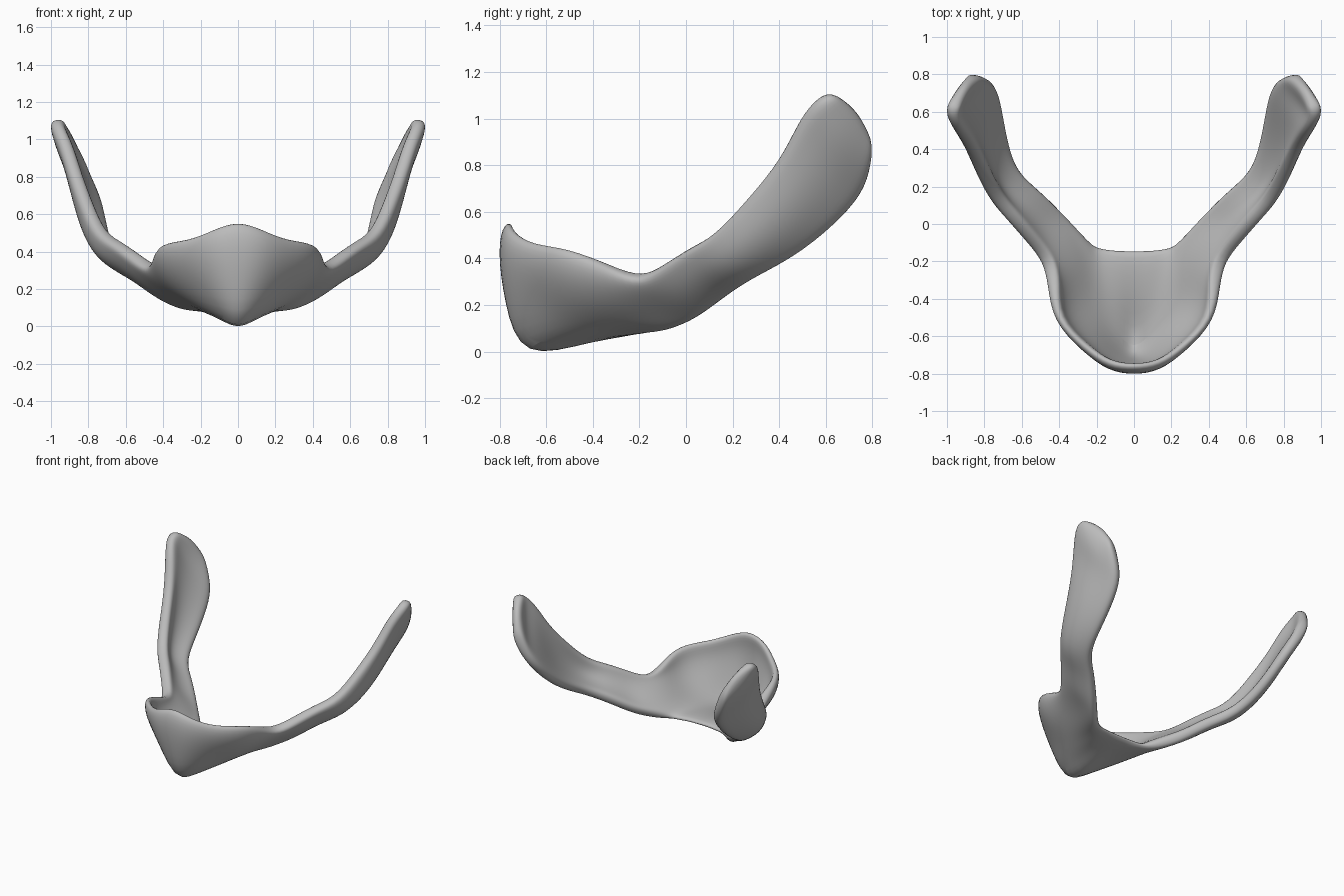
import bpy
import math
from mathutils import Vector

if "Cube" in bpy.data.objects:
    bpy.data.objects.remove(bpy.data.objects["Cube"])

bone = bpy.data.materials.new("bone grey")
bone.diffuse_color = (0.5, 0.5, 0.5, 1)
bone.use_nodes = True
bone.node_tree.nodes["Principled BSDF"].inputs["Base Color"].default_value = bone.diffuse_color

# Half of the cupped body: each section runs from top rim, down the wall, to the rear edge
sections = [
    [(0, -.76, .57), (0, -.79, .45), (0, -.765, .22), (0, -.72, -.05), (0, -.42, .07), (0, -.135, .105)],
    [(.13, -.75, .52), (.13, -.775, .42), (.11, -.74, .22), (.08, -.65, .02), (.07, -.38, .085), (.09, -.135, .105)],
    [(.26, -.66, .46), (.26, -.67, .37), (.22, -.62, .22), (.17, -.53, .085), (.14, -.34, .09), (.15, -.13, .10)],
    [(.42, -.51, .45), (.41, -.51, .34), (.35, -.46, .22), (.25, -.39, .135), (.20, -.28, .11), (.21, -.12, .10)],
    [(.43, -.32, .37), (.42, -.31, .30), (.37, -.27, .235), (.31, -.21, .175), (.28, -.15, .13), (.27, -.07, .11)],
    [(.46, -.20, .31), (.45, -.17, .28), (.42, -.12, .24), (.39, -.08, .20), (.37, -.03, .165), (.35, .01, .14)],
]
# Arm sections: upper outer edge, lower inner edge, outward bow of the plate
arm = [
    ((.54, -.10, .37), (.41, .08, .18), .035),
    ((.64, .02, .45), (.51, .18, .26), .04),
    ((.73, .13, .50), (.63, .28, .33), .06),
    ((.80, .27, .66), (.68, .43, .40), .07),
    ((.87, .41, .83), (.71, .58, .50), .055),
    ((.93, .49, 1.01), (.74, .74, .65), .04),
    ((.98, .57, 1.10), (.80, .79, .77), .04),
    ((.97, .63, 1.11), (.86, .80, .90), .035),
]
OUT = Vector((.75, -.35, -.45)).normalized()
TIP = Vector((-.2, .55, .8)).normalized()
for n, (top, low, bow) in enumerate(arm):
    a, b = Vector(top), Vector(low)
    push = (TIP if n == len(arm) - 1 else OUT) * bow
    sections.append([tuple(a.lerp(b, k / 5) + push * math.sin(math.pi * k / 5))
                     for k in range(6)])

verts = [p for s in sections for p in s]
faces = [(i * 6 + j, i * 6 + j + 1, i * 6 + j + 7, i * 6 + j + 6)
         for i in range(len(sections) - 1) for j in range(5)]
mesh = bpy.data.meshes.new("cupped_body_with_arms")
mesh.from_pydata(verts, [], faces)
mesh.materials.append(bone)
obj = bpy.data.objects.new("cupped_body_with_arms", mesh)
bpy.context.collection.objects.link(obj)

# Thickness tapers from sturdy arms to a thin cup wall
group = obj.vertex_groups.new(name="thickness")
for i in range(len(sections)):
    group.add(list(range(i * 6, i * 6 + 6)), .65 if i < 4 else 1.0, 'REPLACE')

mirror = obj.modifiers.new("Mirror", 'MIRROR')
mirror.use_clip = True
solid = obj.modifiers.new("Shell", 'SOLIDIFY')
solid.thickness = .08
solid.offset = 0
solid.vertex_group = "thickness"
sub = obj.modifiers.new("Round", 'SUBSURF')
sub.levels = sub.render_levels = 2

bpy.context.view_layer.objects.active = obj
obj.select_set(True)
bpy.ops.object.shade_smooth_by_angle(angle=math.radians(60))
